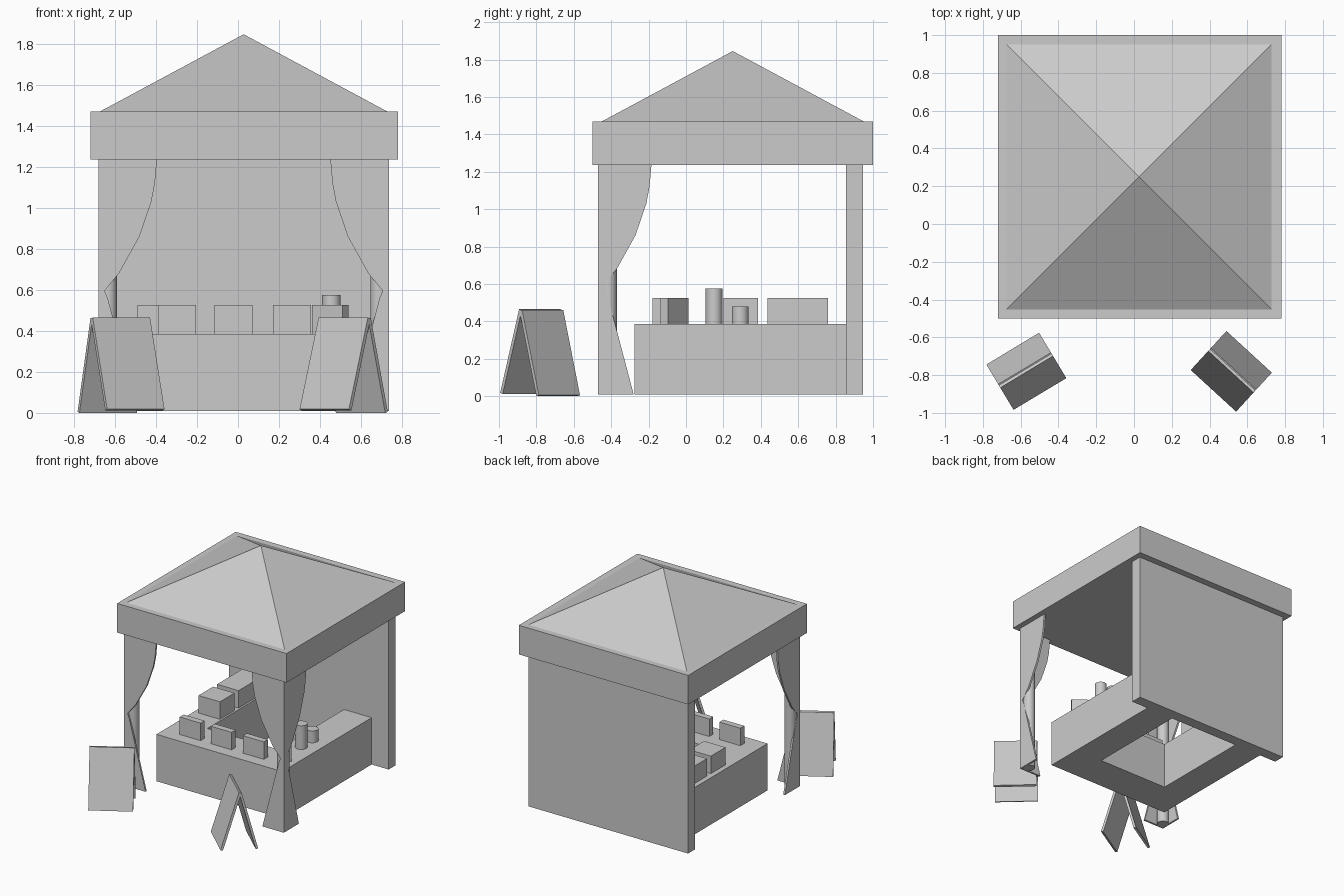
import bpy, bmesh, math
from mathutils import Matrix, Vector

if "Cube" in bpy.data.objects:
    bpy.data.objects.remove(bpy.data.objects["Cube"])

CX = 0.0275  # mirror plane of the stall


def finish(name, bm):
    bmesh.ops.recalc_face_normals(bm, faces=bm.faces)
    me = bpy.data.meshes.new(name)
    bm.to_mesh(me)
    bm.free()
    ob = bpy.data.objects.new(name, me)
    bpy.context.collection.objects.link(ob)
    return ob


def prism(name, pts, vec, matrix=Matrix()):
    """Extrude a closed 3D outline along vec."""
    bm = bmesh.new()
    face = bm.faces.new([bm.verts.new(p) for p in pts])
    ext = bmesh.ops.extrude_face_region(bm, geom=[face])
    verts = [v for v in ext["geom"] if isinstance(v, bmesh.types.BMVert)]
    bmesh.ops.translate(bm, verts=verts, vec=vec)
    bm.transform(matrix)
    return finish(name, bm)


def box(name, x0, x1, y0, y1, z0, z1, turn=0):
    bm = bmesh.new()
    bmesh.ops.create_cube(bm, size=1)
    bm.transform(Matrix.Translation(((x0 + x1) / 2, (y0 + y1) / 2, (z0 + z1) / 2))
                 @ Matrix.Rotation(math.radians(turn), 4, "Z")
                 @ Matrix.Diagonal((x1 - x0, y1 - y0, z1 - z0, 1)))
    return finish(name, bm)


def cylinder(name, x, y, r, z0, z1, sides=16):
    bm = bmesh.new()
    bmesh.ops.create_cone(bm, cap_ends=True, segments=sides, radius1=r, radius2=r, depth=z1 - z0)
    bm.transform(Matrix.Translation((x, y, (z0 + z1) / 2)))
    ob = finish(name, bm)
    bpy.ops.object.select_all(action="DESELECT")
    ob.select_set(True)
    bpy.context.view_layer.objects.active = ob
    bpy.ops.object.shade_smooth_by_angle(angle=math.radians(50))
    return ob


# canopy valance and pyramid roof
box("canopy_valance", -0.72, 0.78, -0.5, 1.0, 1.235, 1.468)
bm = bmesh.new()
bmesh.ops.create_cone(bm, cap_ends=True, segments=4, radius1=0.707 * math.sqrt(2), radius2=0, depth=0.38)
bm.transform(Matrix.Translation((CX, 0.25, 1.655)) @ Matrix.Rotation(math.pi / 4, 4, "Z"))
finish("roof", bm)

# back wall
box("back_wall", -0.68, 0.735, 0.855, 0.945, 0.01, 1.235)

# U-shaped counter
u = [(-0.53, -0.275), (0.585, -0.275), (0.585, 0.855), (0.34, 0.855),
     (0.34, 0.02), (-0.285, 0.02), (-0.285, 0.855), (-0.53, 0.855)]
prism("counter", [(x, y, 0.01) for x, y in u], (0, 0, 0.375))

# goods on the counter
for i, x in enumerate((-0.39, -0.115, 0.17)):
    box(f"display_card_{i + 1}", x, x + 0.185, -0.18, -0.13, 0.385, 0.525)
box("display_card_corner", 0.357, 0.542, -0.087, -0.037, 0.385, 0.525, -36)
box("small_crate", -0.49, -0.30, 0.2, 0.385, 0.385, 0.525)
box("large_crate", -0.49, -0.30, 0.435, 0.76, 0.385, 0.525)
cylinder("tall_jar", 0.455, 0.15, 0.045, 0.385, 0.575)
cylinder("short_jar", 0.455, 0.29, 0.045, 0.385, 0.48)

# front posts with tied-back curtains: (width, height) of the free edge
edge = [(0.285, 1.235), (0.275, 1.12), (0.258, 1.03), (0.2, 0.86), (0.1, 0.68),
        (0.03, 0.595), (0.045, 0.56), (0.19, 0.01)]
outline = [(0, 1.235)] + edge + [(0, 0.01)]
T = 0.015
for side, s in (("left", -1), ("right", 1)):
    cylinder(f"{side}_post", CX + s * 0.6625, -0.415, 0.045, 0.01, 1.235, 12)
    xo = CX + s * 0.7075
    prism(f"{side}_front_curtain", [(xo - s * w, -0.47, z) for w, z in outline], (0, T, 0))
    prism(f"{side}_side_curtain", [(xo, -0.47 + w, z) for w, z in outline], (-s * T, 0, 0))

# folding A-frame signs
front = [(-0.14, 0.018), (-0.122, 0.012), (0.015, 0.458), (-0.003, 0.465)]
back = [(0.14, 0.005), (0.122, 0.0), (0.0, 0.455), (0.018, 0.462)]
for side, x, turn in (("left", -0.57, 31), ("right", 0.515, -42.5)):
    m = Matrix.Translation((x, -0.78, 0)) @ Matrix.Rotation(math.radians(turn), 4, "Z")
    for part, prof in (("front", front), ("back", back)):
        prism(f"{side}_sign_{part}_panel", [(-0.163, y, z) for y, z in prof], (0.326, 0, 0), m)
